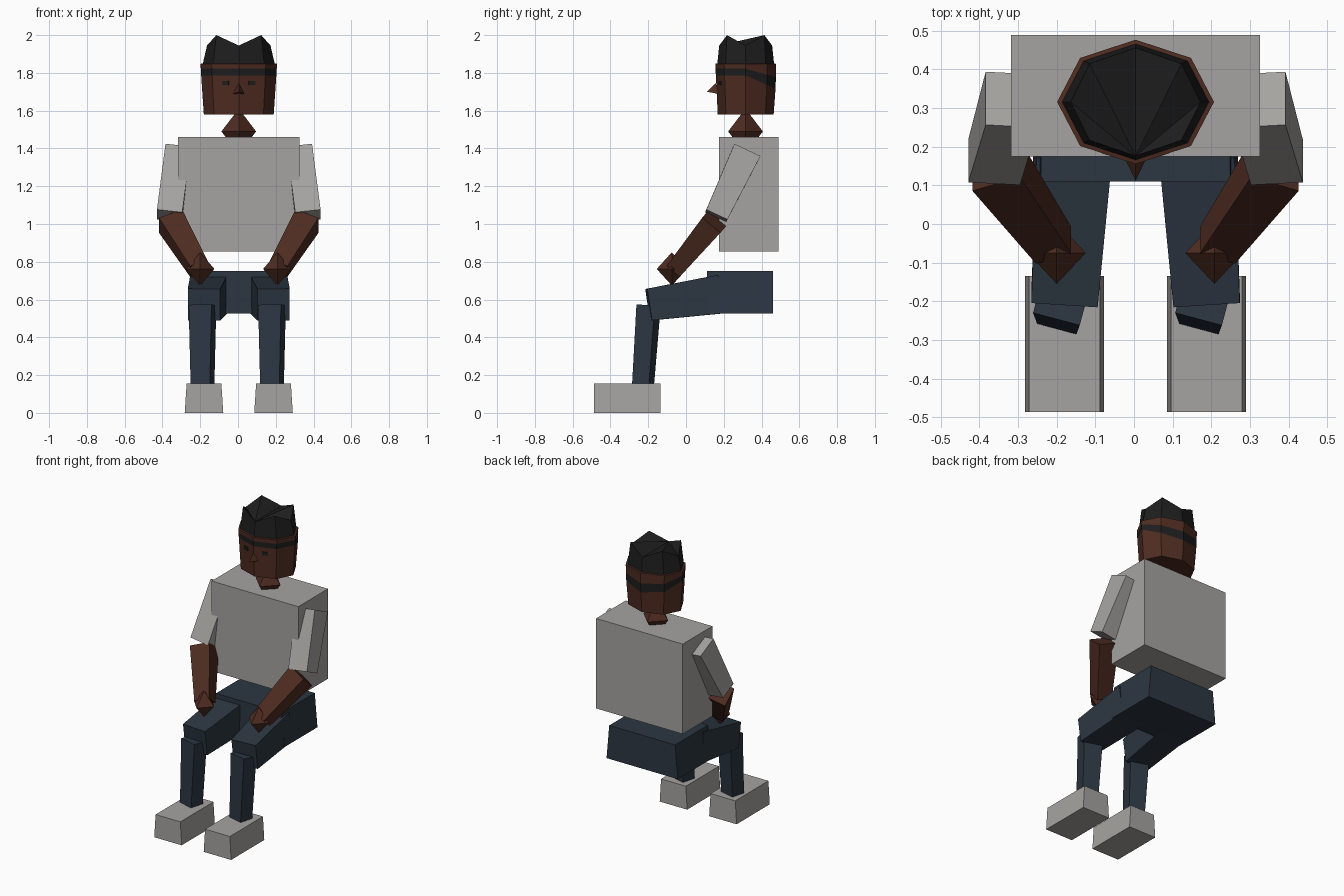
import bpy, bmesh, math
from mathutils import Vector, Matrix

cube = bpy.data.objects.get("Cube")
if cube:
    bpy.data.objects.remove(cube)

CX = 0.004  # middle of the body


def material(name, rgb):
    m = bpy.data.materials.new(name)
    m.use_nodes = True
    m.diffuse_color = (*rgb, 1)
    m.node_tree.nodes["Principled BSDF"].inputs["Base Color"].default_value = (*rgb, 1)
    return m


SKIN = material("brown skin", (0.077, 0.025, 0.015))
CLOTH = material("light grey cloth", (0.38, 0.37, 0.355))
DENIM = material("dark blue denim", (0.025, 0.037, 0.054))
HAIR = material("black hair", (0.013, 0.013, 0.013))


def finish(name, bm, *mats):
    bmesh.ops.recalc_face_normals(bm, faces=bm.faces)
    mesh = bpy.data.meshes.new(name)
    bm.to_mesh(mesh)
    bm.free()
    for m in mats:
        mesh.materials.append(m)
    obj = bpy.data.objects.new(name, mesh)
    bpy.context.collection.objects.link(obj)
    return obj


def block(name, a, b, size_a, size_b, mat, twist=0):
    """Tapered box from centre a to centre b, with end sizes (width, depth)."""
    a, b = Vector(a), Vector(b)
    d = (b - a).normalized()
    u = (Vector((1, 0, 0)) - d * d.x).normalized()
    u = Matrix.Rotation(math.radians(twist), 3, d) @ u
    v = d.cross(u)
    bm = bmesh.new()
    bmesh.ops.create_cube(bm, size=1)
    for p in bm.verts:
        end, (w, t) = (a, size_a) if p.co.z < 0 else (b, size_b)
        p.co = end + u * (p.co.x * w) + v * (p.co.y * t)
    return finish(name, bm, mat)


def diamond(name, centre, radii, mat):
    bm = bmesh.new()
    bmesh.ops.create_uvsphere(bm, u_segments=4, v_segments=2, radius=1)
    for p in bm.verts:
        p.co = Vector(centre) + Vector(p.co[i] * radii[i] for i in range(3))
    return finish(name, bm, mat)


# Torso and hips
block("shirt_body", (CX, 0.332, 0.855), (CX, 0.332, 1.46), (0.645, 0.315), (0.645, 0.315), CLOTH)
block("hips", (CX, 0.285, 0.525), (CX, 0.285, 0.75), (0.53, 0.35), (0.49, 0.35), DENIM)

# Limbs on both sides
for side, s in (("right", -1), ("left", 1)):
    def at(x, y, z):
        return (CX + s * x, y, z)

    block(side + "_sleeve", at(0.321, 0.322, 1.385), at(0.366, 0.16, 1.043),
          (0.135, 0.152), (0.135, 0.123), CLOTH)
    block(side + "_forearm", at(0.361, 0.152, 1.015), at(0.212, -0.055, 0.765),
          (0.135, 0.125), (0.1, 0.09), SKIN)
    diamond(side + "_hand", at(0.204, -0.075, 0.762), (0.075, 0.08, 0.088), SKIN)
    block(side + "_thigh", at(0.159, 0.18, 0.628), at(0.184, -0.198, 0.573),
          (0.195, 0.205), (0.172, 0.169), DENIM)
    # Both shins turn the same way
    shin_x = CX * 2 + s * 0.184 - 0.012
    block(side + "_shin", (shin_x, -0.228, 0.14), (shin_x, -0.198, 0.57),
          (0.105, 0.092), (0.125, 0.1), DENIM, -15)
    block(side + "_shoe", at(0.184, -0.311, 0), at(0.184, -0.311, 0.155),
          (0.204, 0.352), (0.184, 0.352), CLOTH)

# Neck
diamond("neck", (CX, 0.315, 1.49), (0.092, 0.092, 0.12), SKIN)

# Head: eight-sided rings, counted from the front point
HEAD_Y = 0.316
bm = bmesh.new()


def ring(rx, ry, height):
    verts = []
    for i in range(8):
        ang = math.tau * i / 8
        x, y = rx * math.sin(ang), -ry * math.cos(ang)
        verts.append(bm.verts.new((CX + x, HEAD_Y + y, height(i, y))))
    return verts


def sloped(z, drop):
    return lambda i, y: z - drop * max(0, y)


rings = [
    ring(0.185, 0.148, lambda i, y: 1.58),
    ring(0.199, 0.158, sloped(1.787, 0.45)),
    ring(0.201, 0.16, sloped(1.822, 0.28)),
    ring(0.203, 0.161, lambda i, y: 1.848),
    ring(0.19, 0.15, lambda i, y: 1.85),
    ring(0.168, 0.14, lambda i, y: 2.0 if i % 2 else 1.945),
]
bm.faces.new(rings[0][::-1])
for k in range(5):
    for i in range(8):
        j = (i + 1) % 8
        f = bm.faces.new((rings[k][i], rings[k][j], rings[k + 1][j], rings[k + 1][i]))
        f.material_index = 1 if k in (1, 4) else 0
# Jagged hair top fans out from the front point
top = rings[-1]
for i in range(1, 7):
    bm.faces.new((top[0], top[i], top[i + 1])).material_index = 1
finish("head", bm, SKIN, HAIR)

# Nose
bm = bmesh.new()
tip = bm.verts.new((CX, 0.112, 1.7))
base = [bm.verts.new((CX + x, y, z)) for x, y, z in
        ((-0.03, 0.175, 1.688), (0.03, 0.175, 1.688), (0, 0.157, 1.745))]
bm.faces.new(base)
for i in range(3):
    bm.faces.new((tip, base[i], base[(i + 1) % 3]))
finish("nose", bm, SKIN)

# Eyes: thin plates on the slanted face planes
for side, s in (("right", -1), ("left", 1)):
    bm = bmesh.new()
    bmesh.ops.create_cube(bm, size=1)
    bmesh.ops.scale(bm, verts=bm.verts, vec=(0.038, 0.008, 0.022))
    eye = finish(side + "_eye", bm, HAIR)
    eye.location = (CX + s * 0.07, 0.182, 1.746)
    eye.rotation_euler.z = s * math.radians(18)
